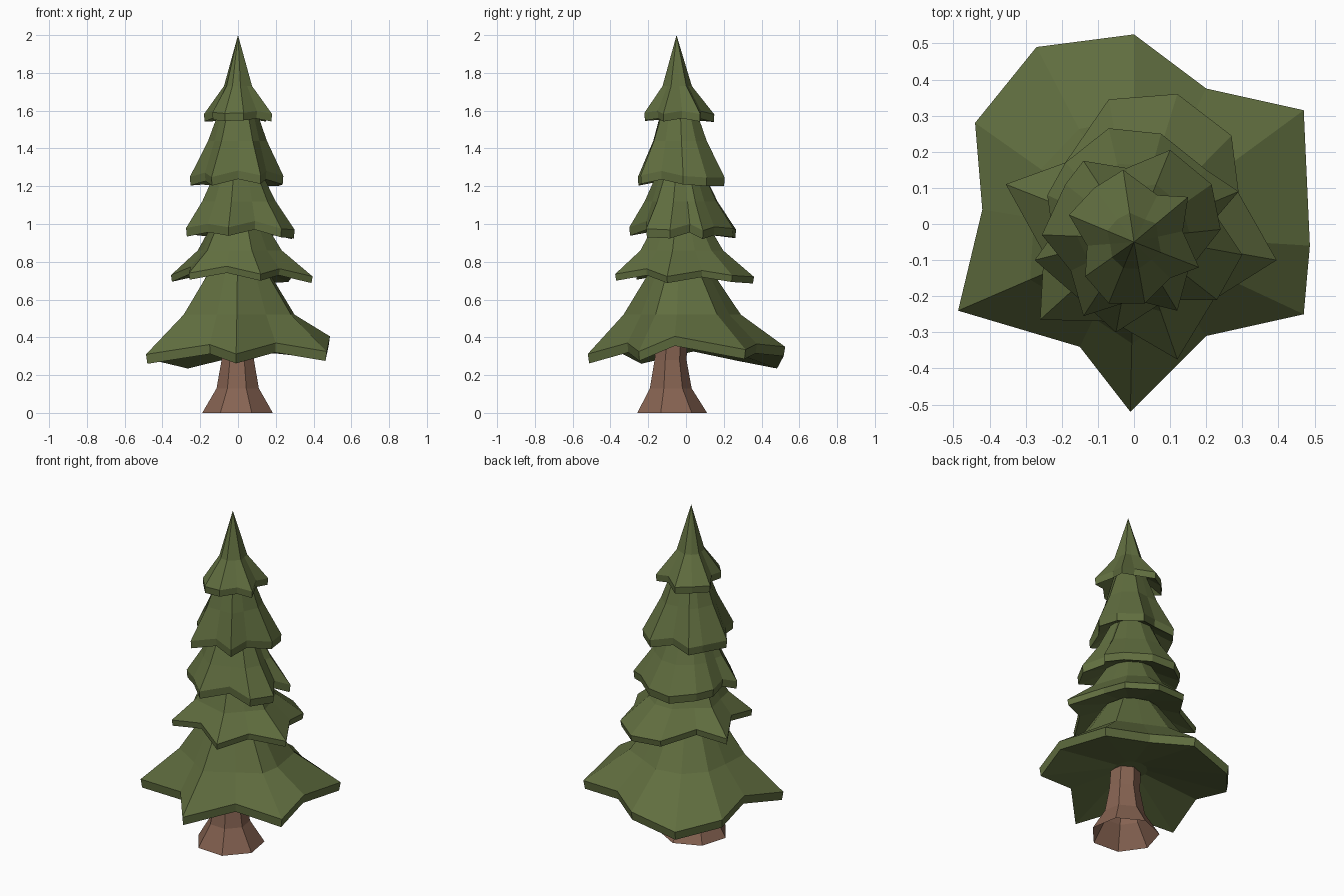
import bpy, bmesh, math

if "Cube" in bpy.data.objects:
    bpy.data.objects.remove(bpy.data.objects["Cube"])

def material(name, rgb):
    m = bpy.data.materials.new(name)
    m.diffuse_color = (*rgb, 1)
    m.use_nodes = True
    m.node_tree.nodes["Principled BSDF"].inputs["Base Color"].default_value = m.diffuse_color
    return m

GREEN = material("pine green", (0.118, 0.155, 0.05))
BROWN = material("bark brown", (0.24, 0.125, 0.084))

def loft(name, rings, mat, tip=None, caps=True):
    """Skin a stack of equal-sized rings, capped at both ends (or drawn to a tip)."""
    bm = bmesh.new()
    vs = [[bm.verts.new(p) for p in r] for r in rings]
    n = len(rings[0])
    for a, b in zip(vs, vs[1:]):
        for i in range(n):
            j = (i + 1) % n
            bm.faces.new((a[i], b[i], b[j], a[j]) if not caps else (a[i], a[j], b[j], b[i]))
    if tip:
        t = bm.verts.new(tip)
        for i in range(n):
            bm.faces.new((vs[-1][i], vs[-1][(i + 1) % n], t))
    elif caps:
        bm.faces.new(vs[-1])
    if caps:
        bm.faces.new(vs[0][::-1])
        bmesh.ops.recalc_face_normals(bm, faces=bm.faces)
    me = bpy.data.meshes.new(name)
    bm.to_mesh(me)
    bm.free()
    me.materials.append(mat)
    ob = bpy.data.objects.new(name, me)
    bpy.context.collection.objects.link(ob)

# flared seven-sided trunk, open at both ends
def circle(r, z, cy):
    return [(r * math.sin(a), cy + r * math.cos(a), z)
            for a in (-2 * math.pi * i / 7 + 0.06 for i in range(7))]
loft("trunk", [circle(0.192, 0, -0.08)[::-1], circle(0.115, 0.13, -0.085)[::-1],
               circle(0.088, 0.28, -0.085)[::-1], circle(0.085, 0.42, -0.075)[::-1]][::-1],
     BROWN, caps=False)

# jagged skirts of needles, each outline listed in order seen from above
def skirt(name, rim, centre, z_tip, slope, thick, mid, top, tip=None, zs=None):
    cx, cy = centre
    polar = [(math.hypot(x - cx, y - cy), math.atan2(y - cy, x - cx)) for x, y in rim]
    rmax = max(r for r, a in polar)
    rmean = sum(r for r, a in polar) / len(polar)
    # notches sit higher than the tips
    zs = zs or [z_tip + slope * (rmax - r) for r, a in polar]
    def ring(radius, z, wave):
        return [(cx + radius * (1 + wave * (r / rmean - 1)) * math.cos(a),
                 cy + radius * (1 + wave * (r / rmean - 1)) * math.sin(a), z)
                for r, a in polar]
    upper = [(x, y, z) for (x, y), z in zip(rim, zs)]
    lower = [(cx + (x - cx) * 0.985, cy + (y - cy) * 0.985, z - thick)
             for (x, y), z in zip(rim, zs)]
    inner = ring(top[0] * 0.6 if not tip else 0.05, z_tip + 0.07, 0)
    rings = [inner, lower, upper, ring(*mid, 0.5)]
    if not tip:
        rings.append(ring(*top, 0.2))
    loft(name, rings, GREEN, tip)

skirt("skirt_1", [(0, .525), (-.27, .49), (-.44, .28), (-.42, .04), (-.487, -.24),
                  (-.15, -.34), (-.01, -.52), (.2, -.31), (.47, -.25),
                  (.487, -.06), (.47, .315), (.2, .375)],
      (0, -.03), .32, .25, .05, (.3, .52), (.155, .76),
      zs=[.35, .285, .325, .375, .31, .362, .312, .37, .325, .405, .335, .365])
skirt("skirt_2", [(-.07, .345), (-.19, .17), (-.355, .11), (-.25, -.08), (-.26, -.265),
                  (-.06, -.27), (.12, -.375), (.22, -.21), (.395, -.1),
                  (.29, .085), (.27, .245), (.12, .36)],
      (0, -.03), .72, .35, .035, (.215, .86), (.125, 1.03))
skirt("skirt_3", [(-.07, .265), (-.19, .17), (-.24, .08), (-.225, -.03), (-.275, -.1),
                  (-.16, -.2), (-.05, -.3), (.09, -.21), (.23, -.21), (.3, -.085),
                  (.23, .02), (.29, .09), (.2, .15), (.075, .25)],
      (0, -.03), .965, .45, .045, (.19, 1.12), (.11, 1.3))
skirt("skirt_4", [(-.14, .175), (-.19, .11), (-.255, -.03), (-.175, -.13), (-.14, -.255),
                  (0, -.21), (.12, -.24), (.15, -.13), (.24, -.015), (.215, .11),
                  (.1, .205), (-.02, .155)],
      (0, -.04), 1.245, .4, .045, (.15, 1.44), (.09, 1.62))
skirt("skirt_5", [(-.03, .15), (-.11, .1), (-.18, .025), (-.13, -.06), (-.135, -.145),
                  (-.07, -.22), (.03, -.22), (.1, -.15), (.18, -.12), (.135, -.02),
                  (.15, .075), (.065, .08)],
      (0, -.05), 1.58, .3, .04, (.075, 1.73), (.05, 1.8), (0, -.05, 2.0))
